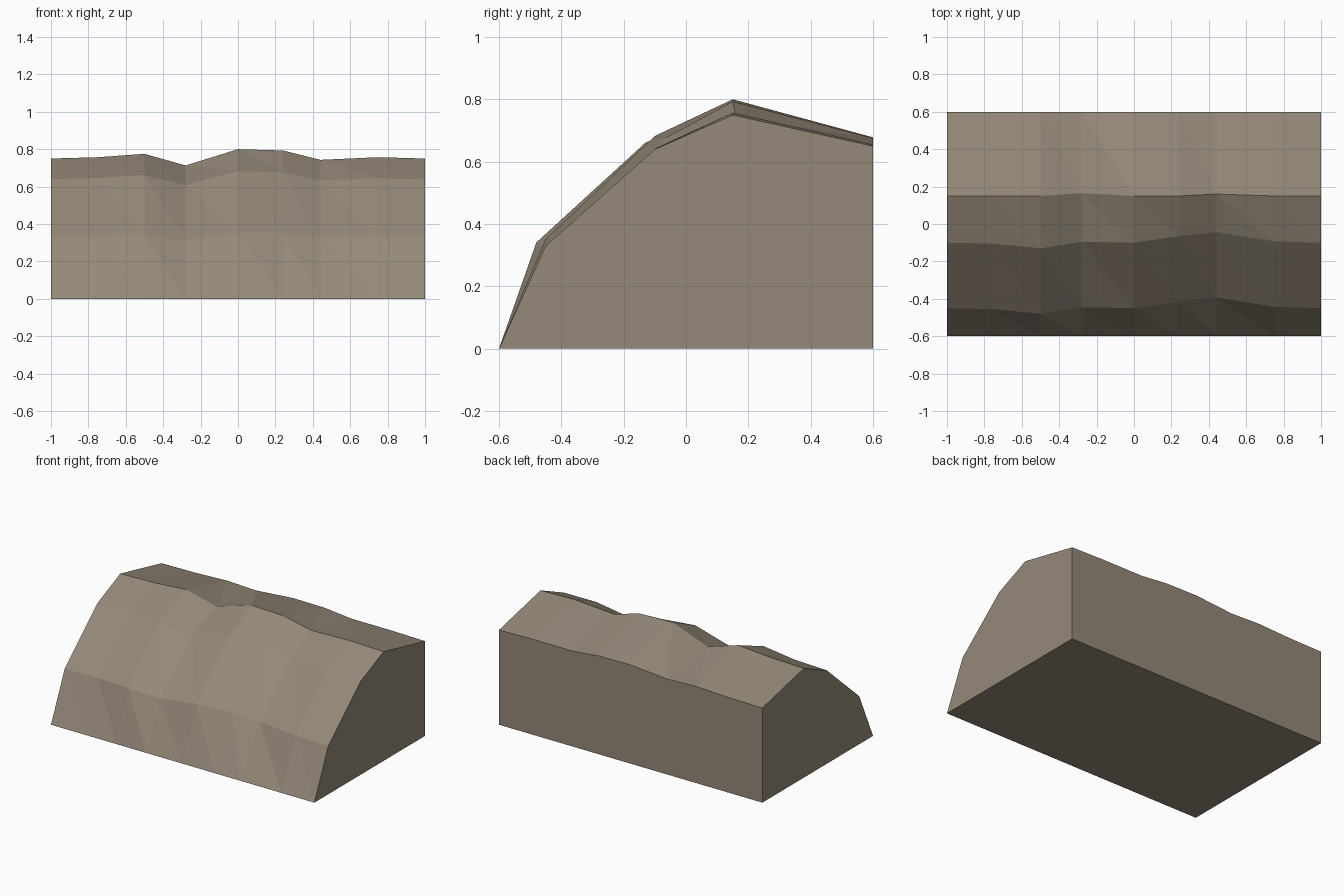
import bpy
import bmesh

cube = bpy.data.objects.get("Cube")
if cube:
    bpy.data.objects.remove(cube, do_unlink=True)

# Stone colour
stone = bpy.data.materials.new("warm_grey_stone")
stone.use_nodes = True
colour = (0.30, 0.25, 0.19, 1)
stone.diffuse_color = colour
stone.node_tree.nodes["Principled BSDF"].inputs["Base Color"].default_value = colour

# Stations along the ridge: x, crest height, crest y, front face y shift, back height
STATIONS = [
    (-1.00, 0.75, 0.15, 0.0, 0.65),
    (-0.75, 0.757, 0.15, -0.005, 0.653),
    (-0.50, 0.775, 0.15, -0.03, 0.663),
    (-0.28, 0.713, 0.165, 0.005, 0.655),
    (0.00, 0.80, 0.15, 0.0, 0.678),
    (0.24, 0.793, 0.15, 0.035, 0.675),
    (0.44, 0.743, 0.16, 0.057, 0.655),
    (0.75, 0.757, 0.15, 0.007, 0.655),
    (1.00, 0.75, 0.15, 0.0, 0.65),
]


def section(x, crest, crest_y, shift, back):
    """Cross-section from front foot over the crest to the back foot."""
    return [
        (x, -0.6, 0),
        (x, shift - 0.45, crest * 0.44),
        (x, shift - 0.10, crest * 0.853),
        (x, crest_y, crest),
        (x, 0.6, back),
        (x, 0.6, 0),
    ]


# Loft the sections into a faceted, closed cliff
bm = bmesh.new()
rings = [[bm.verts.new(p) for p in section(*s)] for s in STATIONS]
for a, b in zip(rings, rings[1:]):
    for i in range(4):
        bm.faces.new((a[i], b[i], a[i + 1]))
        bm.faces.new((b[i], b[i + 1], a[i + 1]))
    bm.faces.new((a[4], b[4], b[5], a[5]))
    bm.faces.new((a[5], b[5], b[0], a[0]))

# End walls
bm.faces.new(rings[0])
bm.faces.new(rings[-1])
bmesh.ops.recalc_face_normals(bm, faces=bm.faces)

mesh = bpy.data.meshes.new("cliff_ridge")
bm.to_mesh(mesh)
bm.free()
mesh.materials.append(stone)
bpy.context.collection.objects.link(bpy.data.objects.new("cliff_ridge", mesh))
